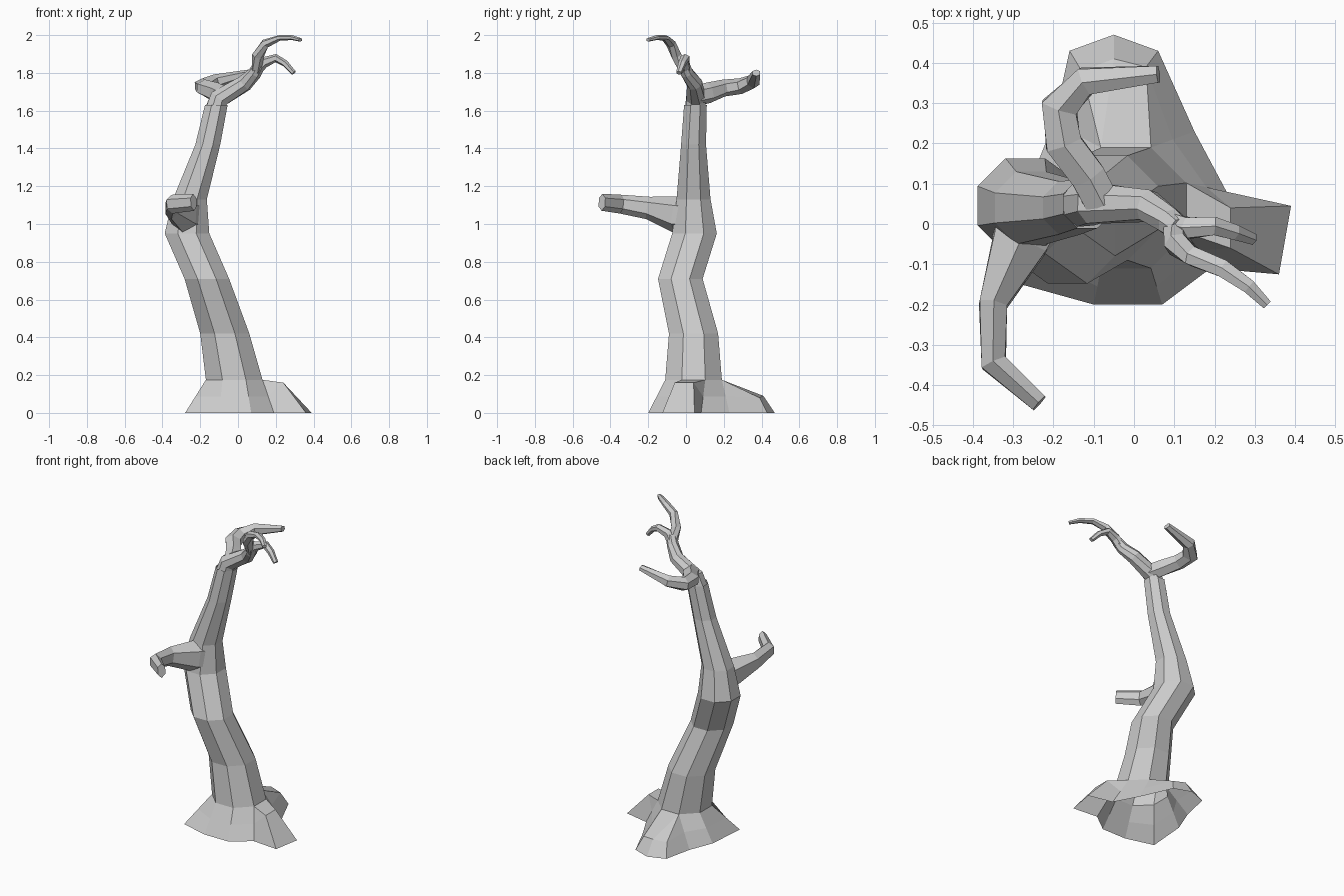
import bpy, bmesh, math
from mathutils import Vector


def finish(bm, name):
    bmesh.ops.remove_doubles(bm, verts=bm.verts, dist=1e-4)
    bmesh.ops.recalc_face_normals(bm, faces=bm.faces)
    mesh = bpy.data.meshes.new(name)
    bm.to_mesh(mesh)
    bm.free()
    ob = bpy.data.objects.new(name, mesh)
    bpy.context.collection.objects.link(ob)
    return ob


def skin(bm, rings, caps):
    rows = [[bm.verts.new(p) for p in ring] for ring in rings]
    n = len(rows[0])
    for a, b in zip(rows, rows[1:]):
        for i in range(n):
            j = (i + 1) % n
            bm.faces.new((a[i], a[j], b[j], b[i]))
    if caps:
        bm.faces.new(rows[0])
        bm.faces.new(rows[-1])


def limb(name, path, sides=6):
    """Loft along (x, y, z, half width, half height) stations."""
    pts = [Vector(p[:3]) for p in path]
    rings = []
    for i, p in enumerate(pts):
        d = Vector((0, 0, 0))
        if i > 0:
            d += (p - pts[i - 1]).normalized()
        if i < len(pts) - 1:
            d += (pts[i + 1] - p).normalized()
        d.normalize()
        u = d.cross(Vector((0, 0, 1))).normalized()
        v = u.cross(d)
        w, h = path[i][3:]
        rings.append([p + u * w * math.cos(a) + v * h * math.sin(a)
                      for a in ((k + 0.5) * math.tau / sides for k in range(sides))])
    bm = bmesh.new()
    skin(bm, rings, True)
    return finish(bm, name)


def trunk_ring(x, y, z, r):
    r /= math.cos(math.pi / 8)
    return [Vector((x + r * math.cos(a), y + r * math.sin(a), z))
            for a in ((k + 0.5) * math.tau / 8 for k in range(8))]


# Trunk: level eight-sided rings
stations = [(-0.02, 0.04, 0.175, 0.15), (-0.07, 0.04, 0.42, 0.13),
            (-0.165, -0.03, 0.71, 0.118), (-0.27, 0.045, 0.95, 0.118),
            (-0.255, 0.04, 1.13, 0.09), (-0.16, 0.04, 1.42, 0.066),
            (-0.115, 0.05, 1.63, 0.06)]
rings = [trunk_ring(*s) for s in stations]
bm = bmesh.new()
skin(bm, rings, False)

# Root flare, open underneath: (ground x, ground y, trunk corner, shoulder)
flare = [(0.39, 0.045, 0, (0.24, 0.04, 0.16)), (0.23, 0.08, 0, None),
         (0.15, 0.23, 1, None), (0.06, 0.43, 1, (0.03, 0.39, 0.08)),
         (-0.05, 0.47, 2, (-0.05, 0.41, 0.09)), (-0.16, 0.43, 2, (-0.13, 0.38, 0.08)),
         (-0.20, 0.25, 2, None), (-0.26, 0.10, 3, None), (-0.28, -0.15, 4, None),
         (-0.10, -0.20, 5, None), (0.07, -0.20, 6, None), (0.19, -0.11, 7, None),
         (0.36, -0.125, 7, (0.24, -0.06, 0.16))]
n = len(flare)
low = [Vector((f[0], f[1], 0)) for f in flare]
top = [rings[0][f[2]] for f in flare]
mid = [Vector(f[3]) if f[3] else (low[i] + top[i]) / 2 for i, f in enumerate(flare)]
for a, b in ((low, mid), (mid, top)):
    for i in range(n):
        j = (i + 1) % n
        quad = [a[i], a[j], b[j], b[i]]
        if (b[i] - b[j]).length < 1e-5:
            quad.pop()
        bm.faces.new([bm.verts.new(p) for p in quad])
finish(bm, "trunk_and_roots")

# Bent crown continuing from the trunk top
limb("crown_limb", [(-0.125, 0.05, 1.59, 0.06, 0.058), (-0.10, 0.052, 1.665, 0.055, 0.055),
                    (0.035, 0.045, 1.745, 0.042, 0.045), (0.09, 0.005, 1.80, 0.036, 0.036),
                    (0.115, -0.015, 1.845, 0.032, 0.032)], 8)

# Forked twigs at the crown
limb("upper_twig", [(0.10, -0.005, 1.81, 0.03, 0.03), (0.105, -0.05, 1.89, 0.032, 0.03),
                    (0.145, -0.08, 1.955, 0.027, 0.025), (0.22, -0.11, 1.985, 0.025, 0.015),
                    (0.285, -0.155, 1.987, 0.02, 0.013), (0.33, -0.20, 1.975, 0.014, 0.010)])
limb("lower_twig", [(0.095, 0.0, 1.81, 0.03, 0.03), (0.135, -0.01, 1.855, 0.03, 0.03),
                    (0.20, -0.005, 1.878, 0.026, 0.022), (0.25, -0.02, 1.85, 0.022, 0.018),
                    (0.295, -0.037, 1.80, 0.016, 0.014)])

# Hooked branch at the back
limb("back_branch", [(-0.08, 0.055, 1.68, 0.05, 0.055), (-0.115, 0.12, 1.695, 0.05, 0.055),
                     (-0.175, 0.20, 1.72, 0.052, 0.045), (-0.185, 0.29, 1.73, 0.052, 0.042),
                     (-0.12, 0.355, 1.755, 0.04, 0.038), (0.06, 0.372, 1.80, 0.024, 0.018)])

# Bent stub at the front
limb("front_branch", [(-0.255, 0.04, 1.04, 0.10, 0.10), (-0.285, -0.05, 1.05, 0.078, 0.098),
                      (-0.35, -0.20, 1.085, 0.04, 0.06), (-0.348, -0.345, 1.105, 0.037, 0.05),
                      (-0.235, -0.445, 1.115, 0.026, 0.045)])
